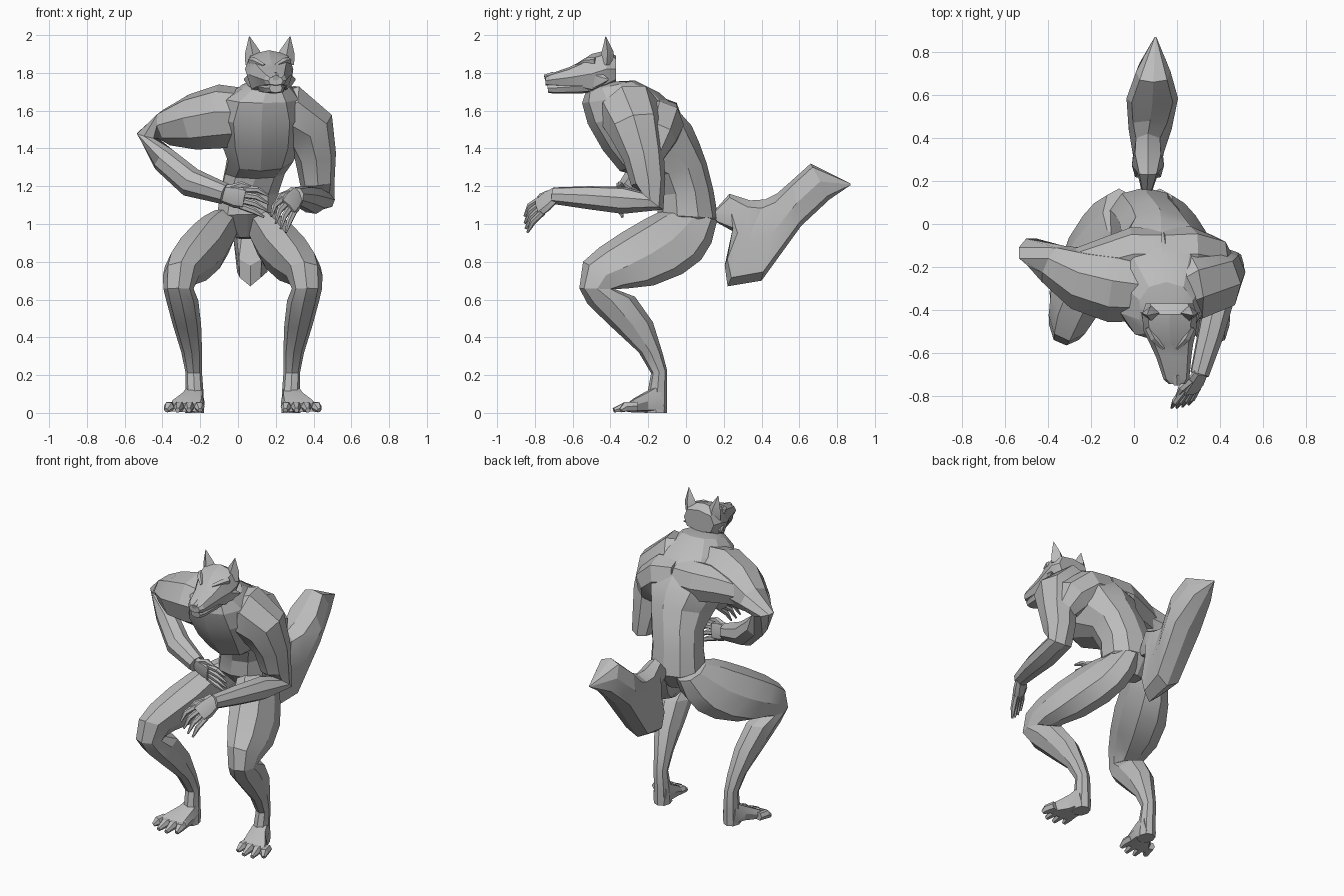
import bpy
import bmesh
from math import cos, sin, tau, radians, copysign
from mathutils import Vector

if "Cube" in bpy.data.objects:
    bpy.data.objects.remove(bpy.data.objects["Cube"], do_unlink=True)

grey = bpy.data.materials.new("plain grey")
grey.use_nodes = True
grey.diffuse_color = (0.5, 0.5, 0.5, 1)
grey.node_tree.nodes["Principled BSDF"].inputs["Base Color"].default_value = (0.5, 0.5, 0.5, 1)


def soft(value, power):
    return copysign(abs(value) ** power, value)


def loft(name, rings, sides=8, power=0.9):
    """Skin a row of rings, each given as centre and two half axes."""
    bm = bmesh.new()
    loops = []
    for centre, u, v in rings:
        angles = [tau * i / sides for i in range(sides)]
        loops.append([bm.verts.new(centre + u * soft(cos(a), power) + v * soft(sin(a), power))
                      for a in angles])
    for low, high in zip(loops, loops[1:]):
        for i in range(sides):
            j = (i + 1) % sides
            bm.faces.new((low[i], low[j], high[j], high[i]))
    bm.faces.new(loops[0])
    bm.faces.new(loops[-1])
    bmesh.ops.recalc_face_normals(bm, faces=bm.faces)
    mesh = bpy.data.meshes.new(name)
    bm.to_mesh(mesh)
    bm.free()
    mesh.materials.append(grey)
    obj = bpy.data.objects.new(name, mesh)
    bpy.context.collection.objects.link(obj)
    bpy.ops.object.select_all(action="DESELECT")
    obj.select_set(True)
    bpy.context.view_layer.objects.active = obj
    bpy.ops.object.shade_smooth_by_angle(angle=radians(20))


def band(name, stations, sides=8, power=0.9):
    """Loft through side-profile pairs: x, first (y, z), second (y, z), half width."""
    rings = []
    for x, first, second, half in stations:
        a, b = Vector((x, *first)), Vector((x, *second))
        rings.append(((a + b) / 2, (a - b) / 2, Vector((half, 0, 0))))
    loft(name, rings, sides, power)


def tube(name, points, radii, side=(0, 0, 1), flat=1.0, sides=8):
    """Loft along a path; side is the wide direction, flat thins the other."""
    points = [Vector(p) for p in points]
    rings = []
    for i, p in enumerate(points):
        before = (p - points[i - 1]).normalized() if i else Vector()
        after = (points[i + 1] - p).normalized() if i + 1 < len(points) else Vector()
        along = (before + after).normalized()
        v = along.cross(Vector(side)).normalized()
        u = v.cross(along)
        rings.append((p, u * radii[i], v * radii[i] * flat))
    loft(name, rings, sides)


# Torso, from crotch to neck
band("torso", [
    (.05, (-.03, .93), (.09, .92), .06),
    (.05, (-.15, 1.05), (.17, 1.03), .17),
    (.06, (-.15, 1.15), (.145, 1.18), .16),
    (.09, (-.19, 1.24), (.11, 1.32), .165),
    (.12, (-.35, 1.28), (.07, 1.43), .18),
    (.125, (-.44, 1.39), (.03, 1.52), .225),
    (.125, (-.52, 1.53), (-.05, 1.61), .24),
    (.13, (-.55, 1.64), (-.14, 1.695), .2),
    (.15, (-.53, 1.7), (-.27, 1.76), .13),
    (.16, (-.5, 1.73), (-.37, 1.755), .08)], sides=10)

# Tail, dropping first and then sweeping up
band("tail", [
    (.06, (.15, 1.07), (.16, 1.01), .025),
    (.065, (.23, 1.16), (.25, .96), .05),
    (.065, (.34, 1.125), (.205, .78), .075),
    (.065, (.42, 1.13), (.22, .67), .07),
    (.075, (.48, 1.16), (.4, .7), .1),
    (.085, (.56, 1.23), (.61, .99), .12),
    (.09, (.66, 1.32), (.76, 1.13), .08),
    (.1, (.87, 1.215), (.87, 1.205), .004)], power=.65)

# Head and closed muzzle
band("head", [
    (.165, (-.37, 1.89), (-.37, 1.75), .11),
    (.165, (-.42, 1.92), (-.42, 1.72), .128),
    (.167, (-.5, 1.9), (-.5, 1.69), .122),
    (.175, (-.56, 1.86), (-.56, 1.71), .1),
    (.185, (-.62, 1.83), (-.62, 1.72), .082),
    (.197, (-.72, 1.795), (-.725, 1.73), .06),
    (.2, (-.745, 1.78), (-.745, 1.735), .038)], power=.7)
band("lower_jaw", [
    (.17, (-.45, 1.78), (-.45, 1.7), .09),
    (.18, (-.57, 1.77), (-.57, 1.69), .078),
    (.195, (-.7, 1.75), (-.7, 1.69), .052),
    (.2, (-.735, 1.745), (-.73, 1.695), .034)], power=.7)
tube("nose", [(.198, -.7, 1.785), (.201, -.748, 1.772)], [.022, .018], sides=6)

for label, s in (("left", 1), ("right", -1)):
    # Ears, brows and cheek tufts
    hx = .168
    tube(label + "_ear", [(hx + s * .08, -.42, 1.85), (hx + s * .092, -.415, 1.91),
                          (hx + s * .108, -.425, 1.993)], [.05, .04, .002],
         side=(1, 0, 0), flat=.8, sides=4)
    tube(label + "_brow", [(hx + s * .1, -.48, 1.865), (hx + s * .075, -.53, 1.86),
                           (hx + s * .03, -.58, 1.838)], [.018, .02, .01], sides=5)
    tube(label + "_cheek", [(hx + s * .06, -.52, 1.74), (hx + s * .1, -.46, 1.77),
                            (hx + s * .136, -.41, 1.765)], [.04, .045, .003], flat=.6, sides=5)

    # Leg from hip to sole
    def mx(x):
        return .025 + s * (x - .025)

    leg = [
        (.12, (-.06, 1.08), (.165, 1.02), .075),
        (.155, (-.15, 1.06), (.135, .9), .11),
        (.195, (-.22, 1.025), (.08, .81), .125),
        (.25, (-.34, .955), (-.02, .735), .14),
        (.31, (-.46, .875), (-.17, .675), .127),
        (.35, (-.545, .8), (-.3, .66), .097),
        (.365, (-.565, .66), (-.375, .655), .08),
        (.345, (-.52, .575), (-.27, .615), .085),
        (.32, (-.39, .45), (-.175, .48), .075),
        (.295, (-.25, .32), (-.125, .32), .055),
        (.285, (-.185, .21), (-.1, .225), .044),
        (.28, (-.205, .1), (-.1, .1), .048),
        (.28, (-.22, 0), (-.1, 0), .05)]
    band(label + "_leg", [(mx(x), a, b, h) for x, a, b, h in leg])
    foot = [
        (.28, (-.14, .16), (-.11, .003), .045),
        (.29, (-.2, .12), (-.2, .003), .062),
        (.32, (-.28, .075), (-.28, .003), .092),
        (.33, (-.31, .05), (-.31, .004), .09)]
    band(label + "_foot", [(mx(x), a, b, h) for x, a, b, h in foot], power=.6)
    for i in range(4):
        bx, tx = .258 + .048 * i, .25 + .06 * i
        reach = (-.36, -.385, -.38, -.345)[i]
        tube(f"{label}_toe_{i + 1}", [(mx(bx), -.26, .035), (mx((bx + tx) / 2), -.32, .032),
                                      (mx(tx), reach, .014)], [.027, .028, .013],
             side=(1, 0, 0), sides=6)


def hand(label, wrist, aim, spread, curl):
    """Flat palm, four bent fingers and a thumb."""
    wrist, curl = Vector(wrist), Vector(curl)
    aim, spread = Vector(aim).normalized(), Vector(spread).normalized()
    knuckle = wrist + aim * .11
    tube(label + "_palm", [wrist - aim * .02, wrist + aim * .06, knuckle],
         [.048, .064, .06], side=spread, flat=.45)
    for i in range(4):
        k = i - 1.5
        base = knuckle + spread * k * .031 - aim * .015
        mid = base + aim * .075 + spread * k * .008
        tip = mid + (aim + curl).normalized() * (.08 - .01 * abs(k))
        tube(f"{label}_finger_{i + 1}", [base, mid, tip], [.018, .016, .006],
             side=spread, sides=6)
    root = wrist + aim * .03 - spread * .038
    bend = root + aim * .05 - spread * .035 + curl * .02
    tube(label + "_thumb", [root, bend, bend + aim * .06], [.02, .018, .006],
         side=spread, sides=6)


# Shoulder blades, bridging the back and the arms
tube("left_shoulder_blade", [(.13, -.14, 1.55), (.25, -.14, 1.53), (.35, -.165, 1.46),
                             (.41, -.2, 1.34)], [.12, .13, .115, .07], side=(0, 1, 0))
tube("right_shoulder_blade", [(.13, -.14, 1.55), (0, -.14, 1.55), (-.13, -.175, 1.545),
                              (-.28, -.21, 1.53)], [.12, .125, .11, .09], side=(0, 1, 0))

# Left arm, hanging and reaching forward
tube("left_arm", [
    (.13, -.31, 1.57), (.27, -.29, 1.58), (.375, -.265, 1.5), (.41, -.225, 1.36),
    (.42, -.2, 1.22), (.435, -.18, 1.125), (.4, -.33, 1.125), (.355, -.52, 1.14),
    (.305, -.7, 1.15)],
    [.14, .165, .145, .11, .092, .078, .073, .062, .045], side=(1, 0, .2))
hand("left", (.305, -.7, 1.15), (-.4, -.64, -.52), (.5, .1, -.55), (.1, .1, -.6))

# Right arm, elbow out and forearm across the belly
tube("right_arm", [
    (.08, -.31, 1.57), (-.09, -.29, 1.57), (-.24, -.255, 1.54), (-.38, -.185, 1.51),
    (-.475, -.13, 1.465), (-.39, -.19, 1.34), (-.25, -.27, 1.22), (-.07, -.33, 1.16)],
    [.14, .165, .145, .095, .066, .068, .076, .055], side=(0, -.6, .8))
hand("right", (-.07, -.33, 1.16), (.95, -.15, -.2), (-.2, .2, -.95), (-.1, .25, -.3))
